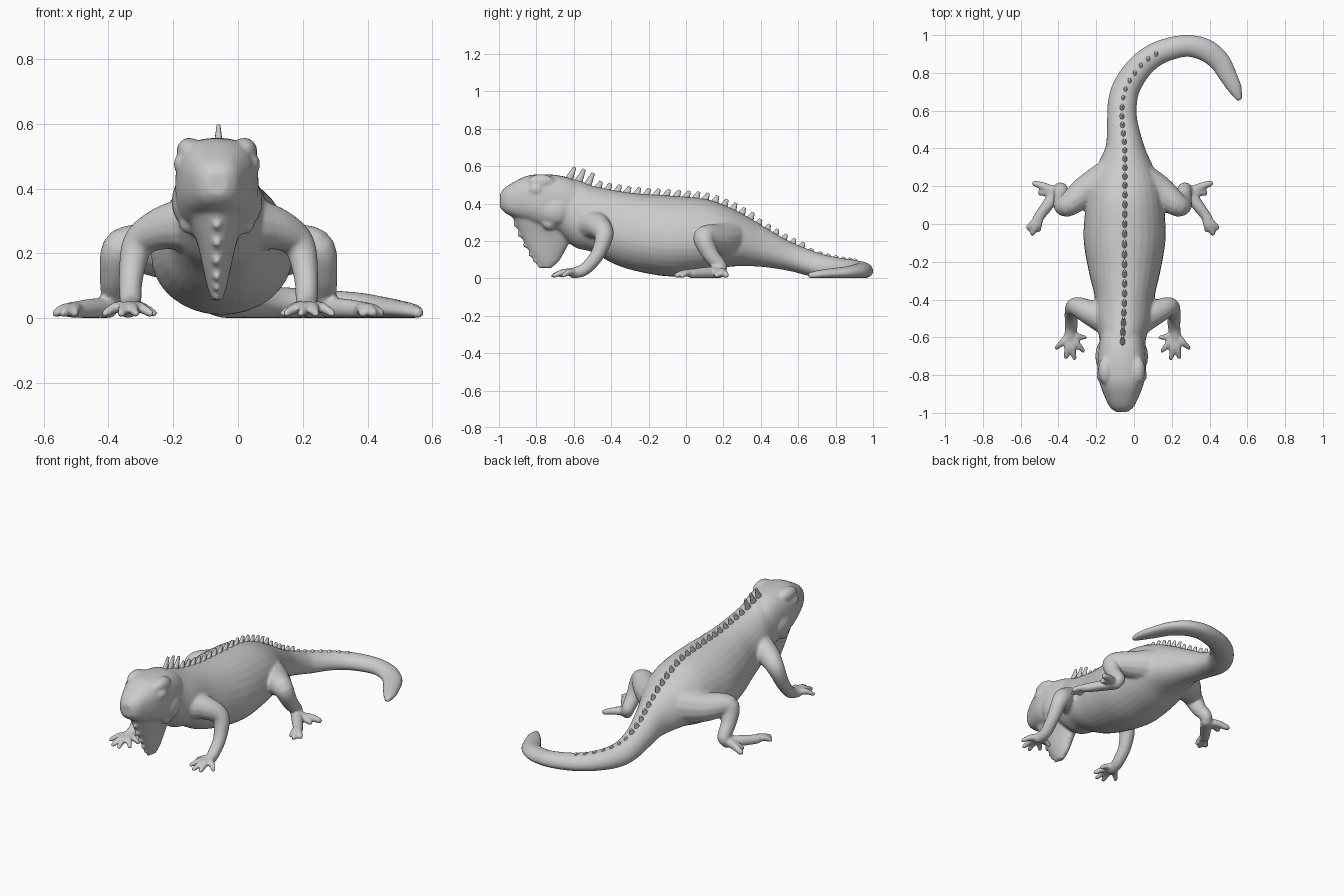
import bpy, bmesh, math
from mathutils import Vector, Matrix

if "Cube" in bpy.data.objects:
    bpy.data.objects.remove(bpy.data.objects["Cube"])

MID = -0.06          # x of the animal's plane of symmetry
bm = bmesh.new()     # all skin volumes gather here and get fused


def spline(rows, n=6):
    """Catmull-Rom through tuples of any length."""
    out = []
    for i in range(len(rows) - 1):
        a, b, c, d = (rows[max(i - 1, 0)], rows[i], rows[i + 1], rows[min(i + 2, len(rows) - 1)])
        for k in range(n):
            t = k / n
            out.append(tuple(0.5 * (2 * q + (r - p) * t + (2 * p - 5 * q + 4 * r - s) * t * t
                                    + (3 * q - p - 3 * r + s) * t ** 3)
                             for p, q, r, s in zip(a, b, c, d)))
    return out + [tuple(rows[-1])]


def skin(rings):
    """Closed surface through rings of points, kept above the ground."""
    vs = [[bm.verts.new((p[0], p[1], max(p[2], 0.001))) for p in r] for r in rings]
    n = len(vs[0])
    faces = [bm.faces.new((a[i], a[(i + 1) % n], b[(i + 1) % n], b[i]))
             for a, b in zip(vs, vs[1:]) for i in range(n)]
    faces += [bm.faces.new(vs[0][::-1]), bm.faces.new(vs[-1])]
    bmesh.ops.recalc_face_normals(bm, faces=faces)


def circle(n, p=1.0):
    for i in range(n):
        c, s = math.cos(2 * math.pi * i / n), math.sin(2 * math.pi * i / n)
        yield math.copysign(abs(c) ** p, c), math.copysign(abs(s) ** p, s)


def loft(rows, mid, p):
    """Rows of x, y, half width, top z, bottom z; rings stay upright."""
    rings = []
    for i, (x, y, w, top, bot) in enumerate(rows):
        a, b = rows[max(i - 1, 0)], rows[min(i + 1, len(rows) - 1)]
        t = Vector((b[0] - a[0], b[1] - a[1])).normalized()
        zc = bot + mid * (top - bot)
        rings.append([(x + t.y * w * c, y - t.x * w * c,
                       zc + s * ((top - zc) if s > 0 else (zc - bot))) for c, s in circle(32, p)])
    skin(rings)


def ball(loc, size):
    m = Matrix.Translation(loc) @ Matrix.Diagonal((*size, 1))
    bmesh.ops.create_uvsphere(bm, u_segments=16, v_segments=10, radius=1, matrix=m)


def tube(rows, side):
    """Limb through rows of outward x, y, z, radius with round ends."""
    pts = [(MID + side * x, y, z, r) for x, y, z, r in spline(rows)]
    axis = Vector((0, 0, 1))
    u, v = Vector((1, 0, 0)), Vector((0, 1, 0))
    rings = []
    for i, q in enumerate(pts):
        t = (Vector(pts[min(i + 1, len(pts) - 1)][:3]) - Vector(pts[max(i - 1, 0)][:3])).normalized()
        rot = axis.rotation_difference(t)
        u, v, axis = rot @ u, rot @ v, t
        rings.append([Vector(q[:3]) + q[3] * (c * u + s * v) for c, s in circle(14)])
    skin(rings)
    for q in (pts[0], pts[-1]):
        r = q[3] * 0.97
        ball((q[0], q[1], max(q[2], r)), (r, r, r))


# Trunk and curling tail
trunk = spline([
    (-.06, -.72, .11, .53, .28), (-.06, -.60, .125, .53, .17), (-.055, -.50, .148, .495, .14),
    (-.05, -.38, .16, .47, .075), (-.05, -.25, .19, .452, .035), (-.05, -.08, .217, .442, .01),
    (-.048, .10, .207, .425, .03), (-.048, .22, .185, .385, .06), (-.048, .32, .142, .335, .065),
    (-.05, .42, .10, .275, .06), (-.063, .55, .08, .20, .04), (-.06, .65, .077, .158, .015),
    (-.035, .735, .073, .128, 0), (.03, .83, .068, .108, 0), (.11, .895, .063, .098, 0),
    (.20, .93, .06, .092, 0), (.29, .943, .058, .086, 0), (.38, .92, .06, .078, 0),
    (.45, .865, .056, .065, 0), (.495, .79, .049, .055, 0), (.535, .715, .037, .045, 0),
    (.56, .655, .014, .03, 0)])
loft(trunk, .42, 1.0)

# Head with boxy crown
loft(spline([(-.065, y, w, t, b) for y, w, t, b in (
    (-.995, .03, .45, .38), (-.97, .062, .482, .352), (-.92, .088, .515, .325),
    (-.85, .115, .548, .30), (-.78, .128, .556, .27), (-.70, .126, .553, .25),
    (-.62, .118, .535, .22), (-.54, .10, .49, .22))]), .5, .78)

# Throat flap hanging below the jaw, with a beaded front edge
flap = spline([(.37, -.95, -.56, .10), (.30, -.915, -.58, .083), (.22, -.88, -.61, .058),
               (.14, -.835, -.65, .04), (.09, -.80, -.68, .028), (.055, -.765, -.72, .016)])
skin([[(-.065 + w * c, (f + b) / 2 + (b - f) / 2 * s, z) for c, s in circle(28)]
      for z, f, b, w in flap])
for z, f, b, w in flap[7:28:4]:
    ball((-.065, f + .004, z), (.014, .02, .016))

for side in (-1, 1):
    # Brow, eye, jowl and ear disc
    ball((-.065 + side * .085, -.775, .515), (.04, .075, .042))
    ball((-.065 + side * .108, -.80, .475), (.026, .04, .032))
    ball((-.065 + side * .095, -.70, .36), (.045, .085, .075))
    ball((-.065 + side * .085, -.73, .295), (.032, .04, .036))
    ball((-.065 + side * .03, -.965, .445), (.022, .022, .018))

    # Front leg, palm and fingers
    tube([(.09, -.50, .29, .088), (.18, -.465, .275, .066), (.248, -.437, .228, .05),
          (.27, -.475, .125, .038), (.272, -.54, .05, .034), (.28, -.60, .028, .03)], side)
    for x, y in ((.35, -.655), (.30, -.705), (.255, -.71), (.21, -.67), (.20, -.60)):
        tube([(.275, -.575, .028, .022), ((x + .28) / 2, (y - .59) / 2, .034, .018),
              (x, y, .014, .013)], side)

    # Hind leg, long foot and toes
    tube([(.07, .235, .215, .11), (.19, .175, .21, .085), (.298, .097, .217, .06),
          (.322, .13, .13, .045), (.328, .185, .058, .037), (.355, .155, .03, .034)], side)
    tube([(.34, .175, .03, .034), (.39, .11, .028, .033), (.45, .03, .024, .027)], side)
    for x, y in ((.50, -.02), (.478, -.05), (.445, -.03)):
        tube([(.43, .05, .024, .02), ((x + .44) / 2, (y + .04) / 2, .03, .018), (x, y, .015, .015)], side)
    for x, y in ((.465, .215), (.435, .165)):
        tube([(.345, .165, .03, .026), ((x + .35) / 2, (y + .175) / 2, .032, .022), (x, y, .017, .017)], side)

mesh = bpy.data.meshes.new("lizard_skin")
bm.to_mesh(mesh)
bm.free()
body = bpy.data.objects.new("lizard_skin", mesh)
bpy.context.collection.objects.link(body)
fuse = body.modifiers.new("fuse", 'REMESH')
fuse.mode, fuse.voxel_size, fuse.use_smooth_shade = 'VOXEL', 0.008, True
relax = body.modifiers.new("relax", 'SMOOTH')
relax.factor, relax.iterations = 0.5, 5

# Crest of backward-leaning spines, tallest at the nape
bm = bmesh.new()
last = None
for x, y, w, top, bot in spline(trunk, 6):
    here = Vector((x, y, top))
    if y < -.62 or (last and (here - last).length < .05):
        continue
    if x > .15:
        break
    last = here
    h = .085 if y < -.48 else .052 if y < .35 else .042 if y < .65 else .026
    m = (Matrix.Translation(here + Vector((0, .004, h * .5 - .018)))
         @ Matrix.Rotation(-.45, 4, 'X') @ Matrix.Diagonal((.85, 1.25, 1, 1)))
    bmesh.ops.create_cone(bm, cap_ends=True, segments=12, radius1=.019, radius2=.007, depth=h, matrix=m)
mesh = bpy.data.meshes.new("back_spines")
bm.to_mesh(mesh)
bm.free()
spines = bpy.data.objects.new("back_spines", mesh)
bpy.context.collection.objects.link(spines)
bpy.context.view_layer.objects.active = spines
spines.select_set(True)
bpy.ops.object.shade_smooth_by_angle(angle=math.radians(50))
